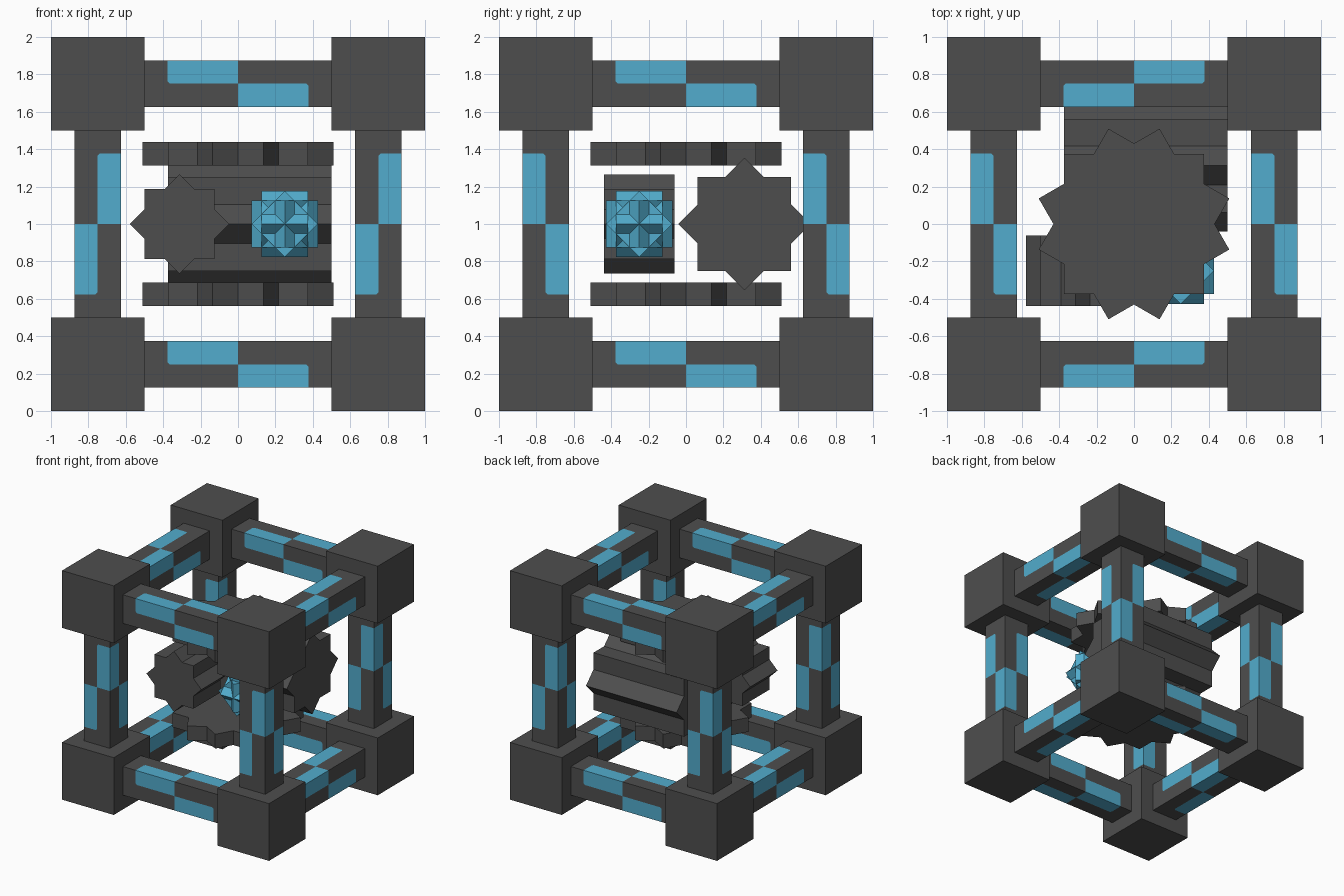
import bpy, bmesh, math
from mathutils import Matrix, Vector

if "Cube" in bpy.data.objects:
    bpy.data.objects.remove(bpy.data.objects["Cube"])


def material(name, rgb):
    m = bpy.data.materials.new(name)
    m.use_nodes = True
    m.diffuse_color = (*rgb, 1)
    m.node_tree.nodes["Principled BSDF"].inputs["Base Color"].default_value = (*rgb, 1)
    return m


GREY = material("dark grey", (0.076, 0.076, 0.076))
BLUE = material("sky blue", (0.084, 0.413, 0.61))
MID = Vector((0, 0, 1))


def finish(bm, name, location, *mats):
    bmesh.ops.recalc_face_normals(bm, faces=bm.faces)
    mesh = bpy.data.meshes.new(name)
    bm.to_mesh(mesh)
    bm.free()
    for m in mats:
        mesh.materials.append(m)
    ob = bpy.data.objects.new(name, mesh)
    ob.location = location
    bpy.context.collection.objects.link(ob)
    return ob


def corner_block(location):
    bm = bmesh.new()
    bmesh.ops.create_cube(bm, size=0.5)
    finish(bm, "corner_block", location, GREY)


def frame_bar(axis, location):
    """Square bar with staggered blue patches wrapped around its edges."""
    bm = bmesh.new()
    bmesh.ops.create_cube(bm, size=0.25)
    stretch = Vector((1, 1, 1))
    stretch[axis] = 4
    bmesh.ops.scale(bm, vec=stretch, verts=bm.verts)
    for a in range(3):
        for pos in ((-0.377, 0, 0.377) if a == axis else (0,)):
            normal = Vector((0, 0, 0))
            normal[a] = 1
            bmesh.ops.bisect_plane(bm, geom=bm.verts[:] + bm.edges[:] + bm.faces[:],
                                   plane_co=normal * pos, plane_no=normal)
    # clip the inner patch corners
    corners = [v for v in bm.verts if abs(abs(v.co[axis]) - 0.377) < 0.01
               and min(abs(v.co[a]) for a in range(3) if a != axis) < 0.01]
    bmesh.ops.bevel(bm, geom=corners, offset=0.012, affect='VERTICES',
                    segments=1, profile=0.5)
    side = 1 if axis == 0 else -1
    for f in bm.faces:
        c = f.calc_center_median()
        f.material_index = int(abs(c[axis]) < 0.37 and c.x * c.y * c.z * side > 1e-5)
    finish(bm, "frame_bar", location, GREY, BLUE)


def gear(name, squares, half, depth, location, rotation):
    """Prism whose outline is several equal squares turned about one centre."""
    count = squares * 4
    step = math.pi / count
    tip = half * math.sqrt(2)
    notch = half / math.cos(math.pi / 4 - step)
    bm = bmesh.new()
    ring = []
    for i in range(count * 2):
        r = notch if i % 2 else tip
        ang = math.pi / 4 + i * step
        ring.append(bm.verts.new((r * math.cos(ang), r * math.sin(ang), -depth / 2)))
    base = bm.faces.new(ring)
    out = bmesh.ops.extrude_face_region(bm, geom=[base], use_keep_orig=True)
    top = [g for g in out["geom"] if isinstance(g, bmesh.types.BMVert)]
    bmesh.ops.translate(bm, vec=(0, 0, depth), verts=top)
    bmesh.ops.transform(bm, matrix=rotation, verts=bm.verts)
    finish(bm, name, location, GREY)


# Cubic frame
signs = (-0.75, 0.75)
for a in signs:
    for b in signs:
        for c in signs:
            corner_block(MID + Vector((a, b, c)))
        for axis in range(3):
            p = [a, b]
            p.insert(axis, 0)
            frame_bar(axis, MID + Vector(p))

# Gears inside the frame
flat = Matrix.Identity(4)
face_front = Matrix.Rotation(math.pi / 2, 4, 'X')
face_side = Matrix.Rotation(math.pi / 2, 4, 'Y')
gear("upper_gear", 3, 0.373, 0.125, (0, 0, 1.375), flat)
gear("lower_gear", 3, 0.373, 0.125, (0, 0, 0.625), flat)
gear("front_gear", 2, 0.1875, 0.375, (-0.3125, -0.25, 1), face_front)
gear("rear_gear", 2, 0.25, 0.875, (0.0625, 0.3125, 1), face_side)

# Crystal: three cubes, each turned an eighth about its own axis
bm = bmesh.new()
for axis in 'XYZ':
    bmesh.ops.create_cube(bm, size=0.25, matrix=Matrix.Rotation(math.pi / 4, 4, axis))
finish(bm, "crystal", (0.25, -0.25, 1), BLUE)
